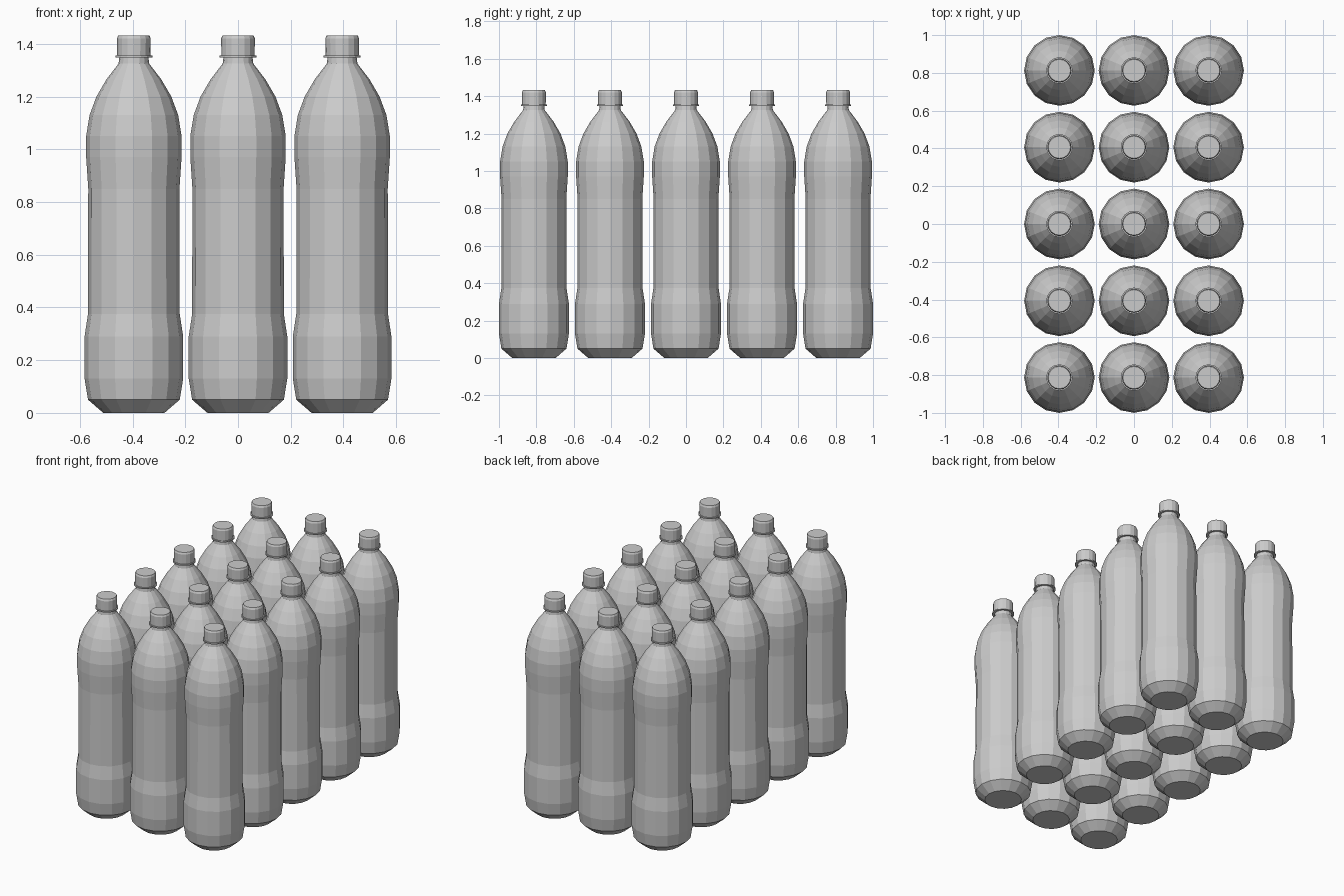
import bpy
import bmesh
import math

default = bpy.data.objects.get("Cube")
if default:
    bpy.data.objects.remove(default, do_unlink=True)

SIDES = 16
ROWS, COLUMNS = 5, 3
SPACING_X, SPACING_Y = 0.395, 0.4065

# One grey for the whole pack
grey = bpy.data.materials.new("light_grey")
grey.use_nodes = True
colour = (0.6, 0.6, 0.6, 1)
grey.diffuse_color = colour
grey.node_tree.nodes["Principled BSDF"].inputs["Base Color"].default_value = colour


def lathe(name, profile):
    """Closed, flat-faced solid turned around z from (radius, height) pairs."""
    bm = bmesh.new()
    rings = []
    for radius, height in profile:
        rings.append([
            bm.verts.new((radius * math.cos(math.tau * i / SIDES),
                          radius * math.sin(math.tau * i / SIDES), height))
            for i in range(SIDES)])
    for low, high in zip(rings, rings[1:]):
        for i in range(SIDES):
            j = (i + 1) % SIDES
            bm.faces.new((low[i], low[j], high[j], high[i]))
    bm.faces.new(reversed(rings[0]))
    bm.faces.new(rings[-1])
    mesh = bpy.data.meshes.new(name)
    bm.to_mesh(mesh)
    bm.free()
    mesh.materials.append(grey)
    return mesh


# Body: chamfered base, wide foot, slim label waist, domed shoulder, neck
body = lathe("bottle_body", [
    (0.116, 0), (0.174, 0.05), (0.187, 0.13), (0.187, 0.29),
    (0.174, 0.375), (0.173, 0.85), (0.181, 0.97), (0.181, 1.05),
    (0.168, 1.13), (0.142, 1.2), (0.104, 1.265), (0.058, 1.325),
    (0.055, 1.35)])

# Thin collar under the cap
collar = lathe("neck_collar", [(0.07, 1.348), (0.07, 1.356)])

# Screw cap with a slightly bevelled top edge
cap = lathe("bottle_cap", [
    (0.063, 1.356), (0.064, 1.42), (0.059, 1.432)])

# Grid of bottles sharing the same part meshes
for row in range(ROWS):
    for column in range(COLUMNS):
        x = (column - (COLUMNS - 1) / 2) * SPACING_X
        y = (row - (ROWS - 1) / 2) * SPACING_Y
        for mesh in (body, collar, cap):
            part = bpy.data.objects.new(
                f"{mesh.name}_row{row + 1}_column{column + 1}", mesh)
            part.location = (x, y, 0)
            bpy.context.collection.objects.link(part)
